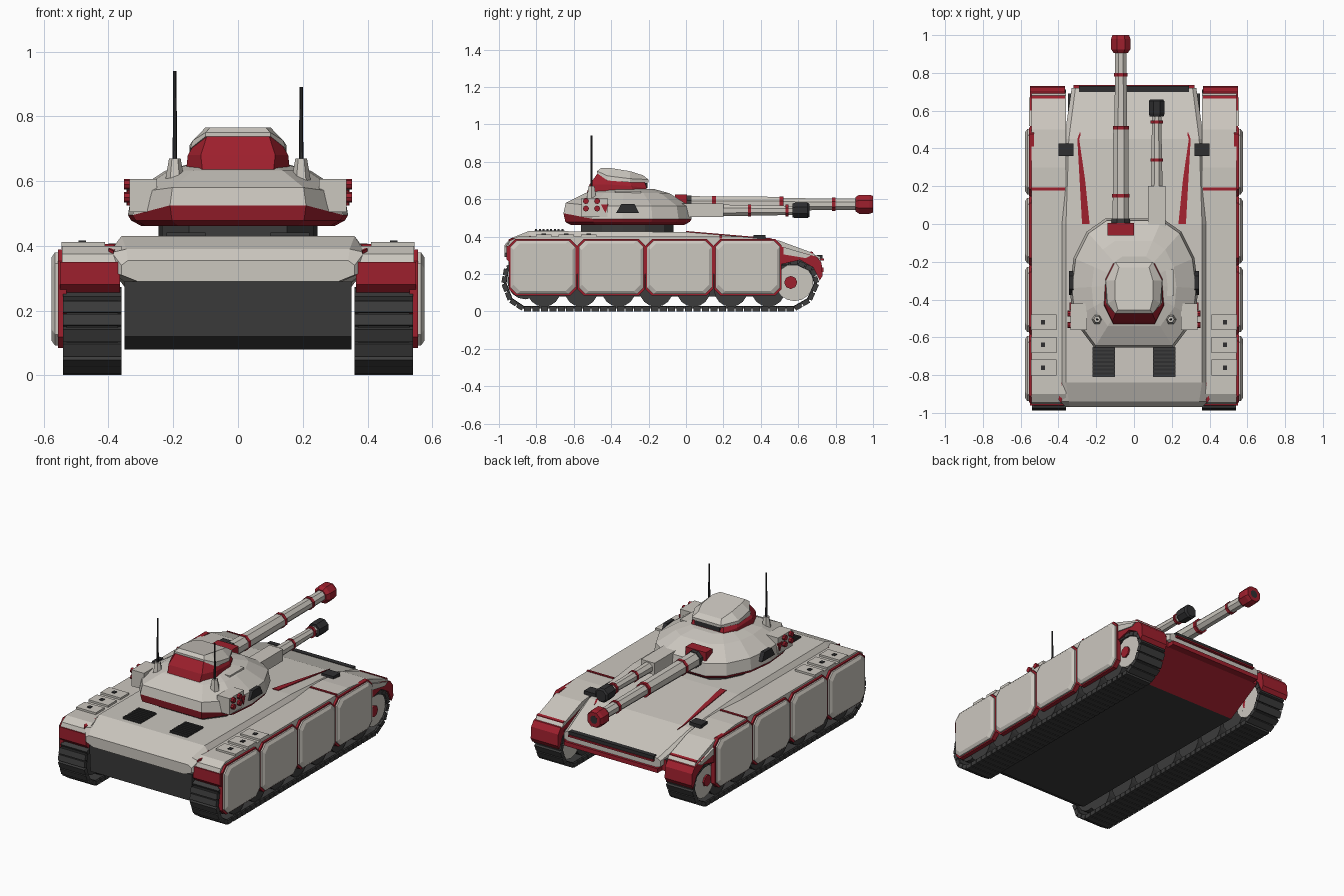
import bpy, bmesh, math
from mathutils import Vector, Matrix

if "Cube" in bpy.data.objects:
    bpy.data.objects.remove(bpy.data.objects["Cube"])


def material(name, rgb):
    m = bpy.data.materials.new(name)
    m.use_nodes = True
    m.diffuse_color = (*rgb, 1)
    m.node_tree.nodes["Principled BSDF"].inputs["Base Color"].default_value = (*rgb, 1)
    return m


LIGHT = material("warm_grey_armour", (0.60, 0.57, 0.52))
RED = material("deep_red", (0.34, 0.014, 0.026))
DARK = material("charcoal", (0.045, 0.045, 0.045))
BLACK = material("dark_rubber", (0.028, 0.028, 0.030))


def finish(name, bm, *mats):
    bmesh.ops.recalc_face_normals(bm, faces=bm.faces)
    me = bpy.data.meshes.new(name)
    bm.to_mesh(me)
    bm.free()
    for m in mats:
        me.materials.append(m)
    ob = bpy.data.objects.new(name, me)
    bpy.context.scene.collection.objects.link(ob)
    return ob


def loft(name, rings, *mats, band=None):
    """Skin a list of equal rings; band gives a material index per step."""
    bm = bmesh.new()
    vs = [[bm.verts.new(p) for p in r] for r in rings]
    n = len(rings[0])
    for k in range(len(vs) - 1):
        for i in range(n):
            j = (i + 1) % n
            f = bm.faces.new((vs[k][i], vs[k][j], vs[k + 1][j], vs[k + 1][i]))
            f.material_index = band[k] if band else 0
    bm.faces.new(vs[0])
    bm.faces.new(vs[-1]).material_index = band[-1] if band else 0
    return finish(name, bm, *mats)


def extrude_x(name, profile, x0, x1, *mats):
    return loft(name, [[(x, y, z) for y, z in profile] for x in (x0, x1)], *mats)


def plate(name, outline, t, *mats):
    return loft(name, [outline, [(x, y, z + t) for x, y, z in outline]], *mats)


def box(name, x, y, z, mat):
    return loft(name, [[(x[0], y[0], h), (x[1], y[0], h), (x[1], y[1], h), (x[0], y[1], h)]
                       for h in z], mat)


def tube(name, x, z, stations, mat, n=8):
    """Barrel along y from (y, radius) stations."""
    a = [2 * math.pi * (i + .5) / n for i in range(n)]
    return loft(name, [[(x + r * math.cos(t), y, z + r * math.sin(t)) for t in a]
                       for y, r in stations], mat)


def disc(name, x0, x1, y, z, r, mat, n=16):
    a = [2 * math.pi * i / n for i in range(n)]
    return extrude_x(name, [(y + r * math.cos(t), z + r * math.sin(t)) for t in a], x0, x1, mat)


def mirror_ring(half):
    return half + [(-x, y, z) for x, y, z in reversed(half)]


# Lower hull with red nose plate
lower = extrude_x("lower_hull", [(-.95, .29), (-.94, .12), (-.87, .08), (.46, .08),
                                 (.69, .21), (.69, .28)], -.35, .35, DARK, RED)
for p in lower.data.polygons:
    if p.normal.y > .2:
        p.material_index = 1

# Upper hull: cross-sections from rear to nose
sections = {-.97: [(.31, .29), (.36, .31), (.36, .34), (.34, .355)],
            -.94: [(.32, .29), (.39, .32), (.39, .38), (.345, .39)],
            -.84: [(.34, .28), (.39, .32), (.39, .39), (.36, .43)],
            0: [(.34, .28), (.39, .32), (.39, .39), (.36, .425)],
            .45: [(.34, .28), (.37, .30), (.37, .36), (.345, .387)],
            .72: [(.30, .235), (.33, .245), (.33, .28), (.31, .293)]}
loft("upper_hull", [mirror_ring([(x, y, z) for x, z in s]) for y, s in sections.items()], LIGHT)
box("nose_lip", (-.32, .32), (.66, .735), (.21, .236), RED)
box("nose_lip_trim", (-.29, .29), (.70, .737), (.272, .282), RED)
box("nose_bar", (-.29, .29), (.70, .73), (.282, .303), BLACK)

track_path = [Vector((0, y, z)) for y, z in
              [(-.87, .014), (.58, .014), (.66, .06), (.70, .15), (.675, .225), (.60, .26),
               (-.90, .26), (-.96, .23), (-.975, .15), (-.94, .06)]]


def track(name, x):
    """Shoes spaced along the closed path, with connecting links inside."""
    bm = bmesh.new()
    for a, b in zip(track_path, track_path[1:] + track_path[:1]):
        d = b - a
        n = max(1, round(d.length / .046))
        rot = Matrix.Rotation(math.atan2(d.z, d.y), 4, 'X')
        for i in range(n):
            at = Matrix.Translation(a + d * ((i + .5) / n) + Vector((x, 0, 0))) @ rot
            for size, up in (((.18, d.length / n * .86, .026), 0), ((.16, d.length / n * 1.1, .014), .008)):
                bmesh.ops.create_cube(bm, size=1, matrix=at @ Matrix.Translation((0, 0, up))
                                      @ Matrix.Diagonal((*size, 1)))
    return finish(name, bm, DARK)


sponson_top = [(-.955, .345), (-.945, .375), (-.90, .40), (.30, .40), (.50, .378),
               (.68, .312), (.695, .29), (.50, .345)]
sponson_base = [(-.96, .35), (-.96, .28), (-.93, .25), (.50, .25), (.61, .275), (.68, .235),
                (.715, .165), (.73, .19), (.725, .26), (.70, .292), (.50, .35)]
for s, side in ((1, "left"), (-1, "right")):
    # Running gear
    track(f"{side}_track", s * .45)
    for i in range(7):
        disc(f"{side}_road_wheel", s * .38, s * .525, -.76 + i * .2, .115, .09, DARK)
    disc(f"{side}_rear_sprocket", s * .38, s * .52, -.86, .16, .095, DARK)
    disc(f"{side}_front_wheel", s * .38, s * .53, .58, .155, .10, LIGHT)
    disc(f"{side}_front_hub", s * .38, s * .54, .56, .155, .035, RED, 8)
    # Sponson and fender details
    extrude_x(f"{side}_sponson_base", sponson_base, s * .365, s * .55, RED)
    extrude_x(f"{side}_sponson_top", sponson_top, s * .36, s * .543, LIGHT)
    extrude_x(f"{side}_fender_cheek", [(.52, .345), (.67, .30), (.64, .285), (.52, .305)],
              s * .54, s * .556, LIGHT)
    box(f"{side}_fender_stripe", (s * .365, s * .545), (.178, .192), (.39, .405), RED)
    plate(f"{side}_fender_front_trim", [(s * .365, .665, .313), (s * .545, .665, .313),
                                        (s * .545, .68, .308), (s * .365, .68, .308)], .009, RED)
    plate(f"{side}_fender_rear_trim", [(s * .375, -.80, .397), (s * .40, -.93, .383),
                                       (s * .385, -.95, .375), (s * .365, -.83, .395)], .009, RED)
    box(f"{side}_headlight", (s * .32, s * .40), (.36, .425), (.37, .408), BLACK)
    for y in (-.52, -.64, -.76):
        box(f"{side}_stowage_lid", (s * .41, s * .545), (y - .042, y + .042), (.395, .412), LIGHT)
        box(f"{side}_lid_latch", (s * .47, s * .492), (y - .012, y + .012), (.41, .416), BLACK)
    # Skirt panels with red backing
    for i in range(4):
        y, hw, z0, z1 = -.765 + i * .365, .175, .09, .382

        def octagon(x, d, c=.035):
            a, b, lo, hi = y - hw + d, y + hw - d, z0 + d, z1 - d
            return [(s * x, p, q) for p, q in
                    [(a + c, lo), (b - c, lo), (b, lo + c), (b, hi - c),
                     (b - c, hi), (a + c, hi), (a, hi - c), (a, lo + c)]]
        loft(f"{side}_skirt_backing", [octagon(.53, -.006), octagon(.556, -.006)], RED)
        loft(f"{side}_skirt_panel", [octagon(.55, .002), octagon(.565, .002), octagon(.576, .018)], LIGHT)
    extrude_x(f"{side}_skirt_rail", [(-.92, .20), (.49, .20), (.49, .35), (-.92, .35)],
              s * .53, s * .553, RED)
    # Deck stripe and engine grille
    plate(f"{side}_deck_stripe", [(s * .235, 0, .423), (s * .275, 0, .423),
                                  (s * .30, .45, .385), (s * .285, .49, .371)], .007, RED)
    box(f"{side}_grille", (s * .10, s * .22), (-.81, -.65), (.42, .434), BLACK)
    for i in range(8):
        box(f"{side}_grille_slat", (s * .10, s * .22), (-.806 + i * .02, -.796 + i * .02), (.43, .441), DARK)
    # Turret side launcher, tubes and vent
    box(f"{side}_launcher", (s * .25, s * .335), (-.56, -.42), (.505, .606), LIGHT)
    for y in (-.535, -.475):
        for z in (.55, .59):
            disc(f"{side}_launcher_tube", s * .33, s * .352, y, z, .016, RED, 8)
    extrude_x(f"{side}_marking", [(-.455, .572), (-.415, .572), (-.43, .525)], s * .33, s * .342, RED)
    extrude_x(f"{side}_vent", [(-.375, .525), (-.25, .525), (-.275, .575), (-.345, .575)],
              s * .32, s * .345, BLACK)
    # Antenna with faceted mount
    for nm, r0, r1, z0, z1, m in (("mount", .030, .018, .60, .67, LIGHT),
                                  ("antenna", .007, .005, .66, .94 if s < 0 else .89, BLACK)):
        loft(f"{side}_{nm}", [[(s * .195 + r * math.cos(k * math.pi / 3), -.505 + r * math.sin(k * math.pi / 3), z)
                               for k in range(6)] for r, z in ((r0, z0), (r1, z1))], m)

# Turret: stacked rings of one plan outline
plan = [(.15, .03), (.25, -.04), (.32, -.18), (.34, -.34), (.325, -.50), (.21, -.655)]


def turret_ring(k, z, rear=0):
    return mirror_ring([(x * k, -.32 + (y + .32) * k, z + (rear if y < -.6 else 0)) for x, y in plan])


loft("turret_ring", [turret_ring(.72, .42), turret_ring(.72, .47)], DARK)
loft("turret", [turret_ring(.88, .462), turret_ring(.97, .478), turret_ring(1, .495, .03),
                turret_ring(.965, .565, .015), turret_ring(.66, .632), turret_ring(.42, .655)],
     LIGHT, RED, band=[1, 1, 0, 0, 0])

# Commander cupola: red body, pale armoured cap
loft("cupola_body", [mirror_ring(r) for r in (
    [(.11, -.21, .62), (.15, -.29, .62), (.16, -.43, .635), (.11, -.53, .635)],
    [(.11, -.21, .66), (.15, -.29, .67), (.155, -.43, .68), (.115, -.515, .68)],
    [(.10, -.22, .69), (.13, -.30, .70), (.135, -.42, .715), (.095, -.47, .742)])], RED)
loft("cupola_cap", [mirror_ring(r) for r in (
    [(.10, -.20, .69), (.15, -.30, .69), (.148, -.42, .70), (.10, -.475, .738)],
    [(.10, -.20, .705), (.15, -.30, .71), (.14, -.42, .725), (.10, -.475, .75)],
    [(.08, -.23, .728), (.10, -.30, .75), (.10, -.40, .766), (.085, -.455, .766)])], LIGHT)
box("cupola_sight", (-.085, .085), (-.24, -.205), (.66, .688), BLACK)
box("turret_roof_box", (.14, .21), (-.38, -.24), (.60, .645), LIGHT)

# Main gun
gx, gz = -.07, .573
box("mantlet_cover", (-.14, 0), (-.06, .005), (.56, .626), RED)
tube("gun_collar", gx, gz, [(-.05, .052), (.03, .052)], DARK)
tube("gun_sleeve", gx, gz, [(0, .047), (.50, .043)], LIGHT)
tube("gun_barrel", gx, gz, [(.45, .036), (.93, .033)], LIGHT)
for y, r in ((.15, .049), (.51, .046), (.79, .039)):
    tube("gun_band", gx, gz, [(y - .01, r), (y + .01, r)], RED)
tube("gun_muzzle", gx, gz, [(.905, .040), (.925, .055), (.98, .055), (1.0, .048)], RED)
tube("gun_bore", gx, gz, [(.98, .025), (1.0005, .025)], BLACK)

# Secondary gun
ax, az = .12, .54
box("coaxial_housing", (.075, .168), (-.06, .20), (.505, .578), LIGHT)
tube("coaxial_barrel", ax, az, [(.18, .034), (.58, .026)], LIGHT)
for y in (.34, .54):
    tube("coaxial_band", ax, az, [(y - .008, .035), (y + .008, .035)], RED)
tube("coaxial_muzzle", ax, az, [(.57, .040), (.585, .045), (.65, .045), (.66, .036)], BLACK)
